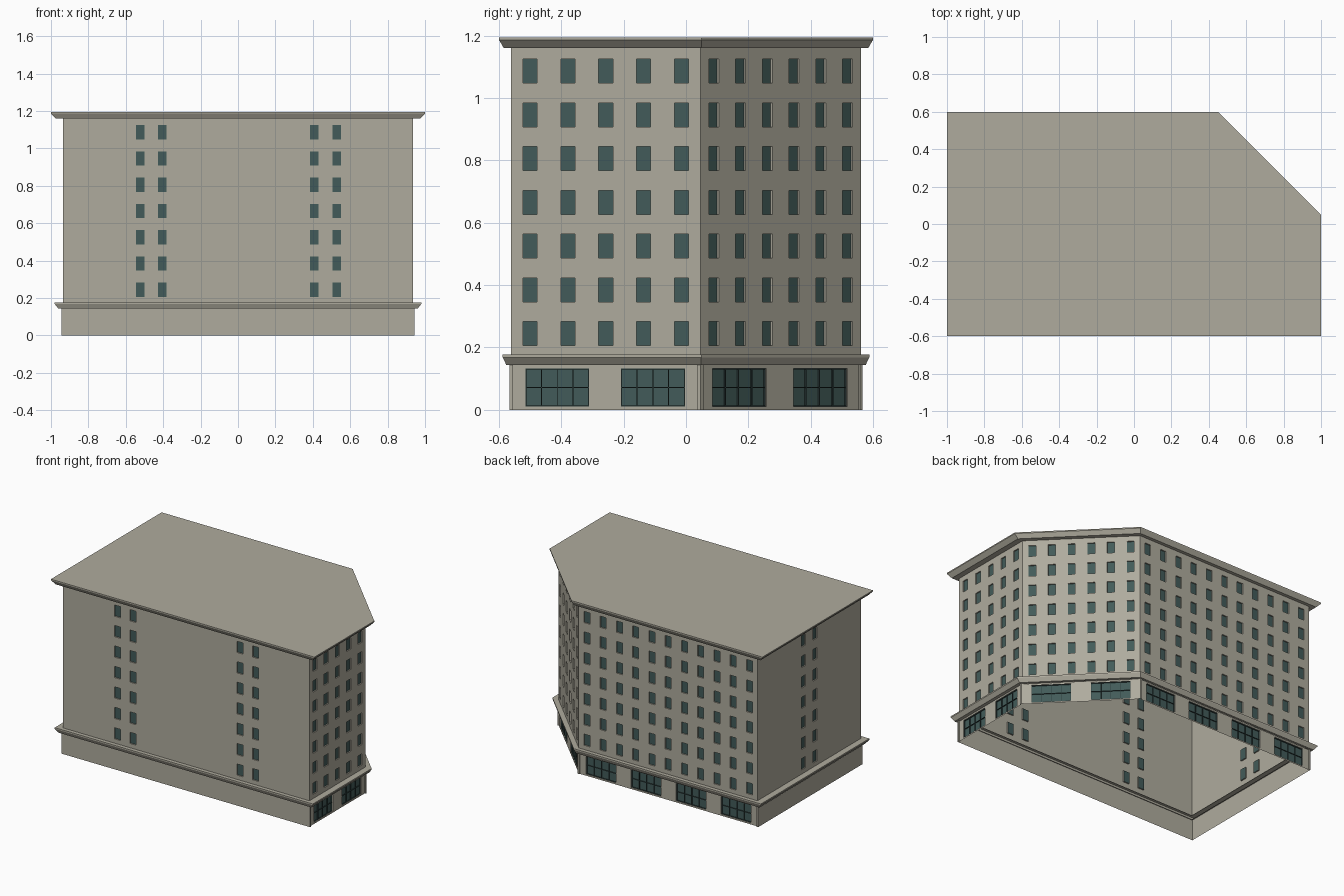
import bpy, bmesh
from mathutils import Vector, Matrix

if "Cube" in bpy.data.objects:
    bpy.data.objects.remove(bpy.data.objects["Cube"])

def material(name, rgb):
    m = bpy.data.materials.new(name)
    m.diffuse_color = (*rgb, 1)
    m.use_nodes = True
    m.node_tree.nodes["Principled BSDF"].inputs["Base Color"].default_value = m.diffuse_color
    return m

STONE = material("warm grey stone", (0.43, 0.41, 0.34))
GLASS = material("dark teal glass", (0.055, 0.105, 0.10))
FRAME = material("dark frame", (0.025, 0.045, 0.044))

# Footprint, counter-clockwise: front, right, chamfer, back, left edges
FOOT = [(-1, -.6), (1, -.6), (1, .05), (.45, .6), (-1, .6)]

def foot(s):
    return [Vector((x * s, y * s, 0)) for x, y in FOOT]

def edges(s):
    p = foot(s)
    return [(p[i], p[(i + 1) % 5]) for i in range(5)]

def finish(bm, name, mats):
    me = bpy.data.meshes.new(name)
    bm.to_mesh(me)
    bm.free()
    for m in mats:
        me.materials.append(m)
    ob = bpy.data.objects.new(name, me)
    bpy.context.collection.objects.link(ob)
    return ob

def quad(bm, pts, mat=0):
    f = bm.faces.new([bm.verts.new(p) for p in pts])
    f.material_index = mat

def wall(bm, a, b, z0, z1, cols=(), half=0.0, rows=(), depth=0.008):
    """Wall from a to b with recessed windows; cols are centres along the wall."""
    d = (b - a).normalized()
    n = Vector((d.y, -d.x, 0))
    us = [0] + [c + s * half for c in cols for s in (-1, 1)] + [(b - a).length]
    zs = [z0] + [z for r in rows for z in r] + [z1]
    P = lambda u, z, o=0: a + d * u - n * o + Vector((0, 0, z))
    for i in range(len(us) - 1):
        for j in range(len(zs) - 1):
            c = [(us[i], zs[j]), (us[i + 1], zs[j]), (us[i + 1], zs[j + 1]), (us[i], zs[j + 1])]
            if i % 2 and j % 2:
                quad(bm, [P(u, z, depth) for u, z in c], 1)
                for k in range(4):
                    p, q = c[k], c[(k + 1) % 4]
                    quad(bm, [P(*p), P(*q), P(*q, depth), P(*p, depth)])
            else:
                quad(bm, [P(u, z) for u, z in c])

def band(name, profile, cap=False):
    """Cornice lofted from scaled footprints."""
    bm = bmesh.new()
    rings = [[bm.verts.new(p + Vector((0, 0, z))) for p in foot(s)] for s, z in profile]
    for r, t in zip(rings, rings[1:]):
        for i in range(5):
            k = (i + 1) % 5
            bm.faces.new((r[i], r[k], t[k], t[i]))
    if cap:
        bm.faces.new(rings[-1])
    finish(bm, name, [STONE])

# Upper storeys: seven rows of windows
BASE_TOP, WALL_TOP = 0.143, 1.16
rows = [(0.206 + 0.1403 * i, 0.283 + 0.1403 * i) for i in range(7)]
names = ["front", "right", "chamfer", "back", "left"]
counts = [0, 5, 6, 11, 0]
for name, (a, b), n in zip(names, edges(0.936), counts):
    L = (b - a).length
    if n:
        cols = [L * (i + 0.5) / n for i in range(n)]
    elif name == "front":
        cols = [x + L / 2 for x in (-0.523, -0.405, 0.407, 0.527)]
    else:
        cols = [L / 2 - 0.062, L / 2 + 0.062]
    bm = bmesh.new()
    wall(bm, a, b, 0.17, WALL_TOP, cols, 0.0225, rows)
    finish(bm, name + "_upper_wall", [STONE, GLASS])

# Ground floor: plain front and left, shop windows between corner posts elsewhere
bays = [0, 2, 2, 4, 0]
bars = bmesh.new()
POST, STEP, DEEP = 0.012, 0.007, 0.010
for name, (a, b), n in zip(names, edges(0.944), bays):
    bm = bmesh.new()
    if not n:
        wall(bm, a, b, 0, BASE_TOP)
    else:
        d = (b - a).normalized()
        nrm = Vector((d.y, -d.x, 0))
        L = (b - a).length
        p, q = a + d * POST, b - d * POST
        pi, qi = p - nrm * STEP, q - nrm * STEP
        wall(bm, a, p, 0, BASE_TOP)
        wall(bm, p, pi, 0, BASE_TOP)
        wall(bm, qi, q, 0, BASE_TOP)
        wall(bm, q, b, 0, BASE_TOP)
        half = L / n / 3
        cols = [L * (i + 0.5) / n - POST for i in range(n)]
        z0, z1 = 0.01, 0.132
        wall(bm, pi, qi, 0, BASE_TOP, cols, half, [(z0, z1)], DEEP)
        # Thin glazing bars in front of the glass
        rot = Matrix((d, nrm, Vector((0, 0, 1)))).transposed().to_4x4()
        def bar(u, z, w, h):
            c = pi + d * u - nrm * (DEEP - 0.003) + Vector((0, 0, z))
            bmesh.ops.create_cube(bars, size=1, matrix=Matrix.Translation(c) @ rot
                                  @ Matrix.Diagonal((w, 0.006, h, 1)))
        zm = (z0 + z1) / 2
        for c in cols:
            for k in (-1, -0.5, 0, 0.5, 1):
                bar(c + k * (half - 0.0015), zm, 0.003, z1 - z0)
            for z in (z0 + 0.0015, zm, z1 - 0.0015):
                bar(c, z, 2 * half, 0.003)
    finish(bm, name + "_ground_wall", [STONE, GLASS])
finish(bars, "shop_window_bars", [FRAME])

# Cornices: one above the ground floor, one carrying the flat roof
band("lower_cornice", [(0.936, BASE_TOP), (0.960, BASE_TOP), (0.980, 0.168),
                       (0.980, 0.177), (0.936, 0.177)])
band("roof_cornice", [(0.936, WALL_TOP), (0.974, WALL_TOP), (1, 1.187), (1, 1.195)], cap=True)
